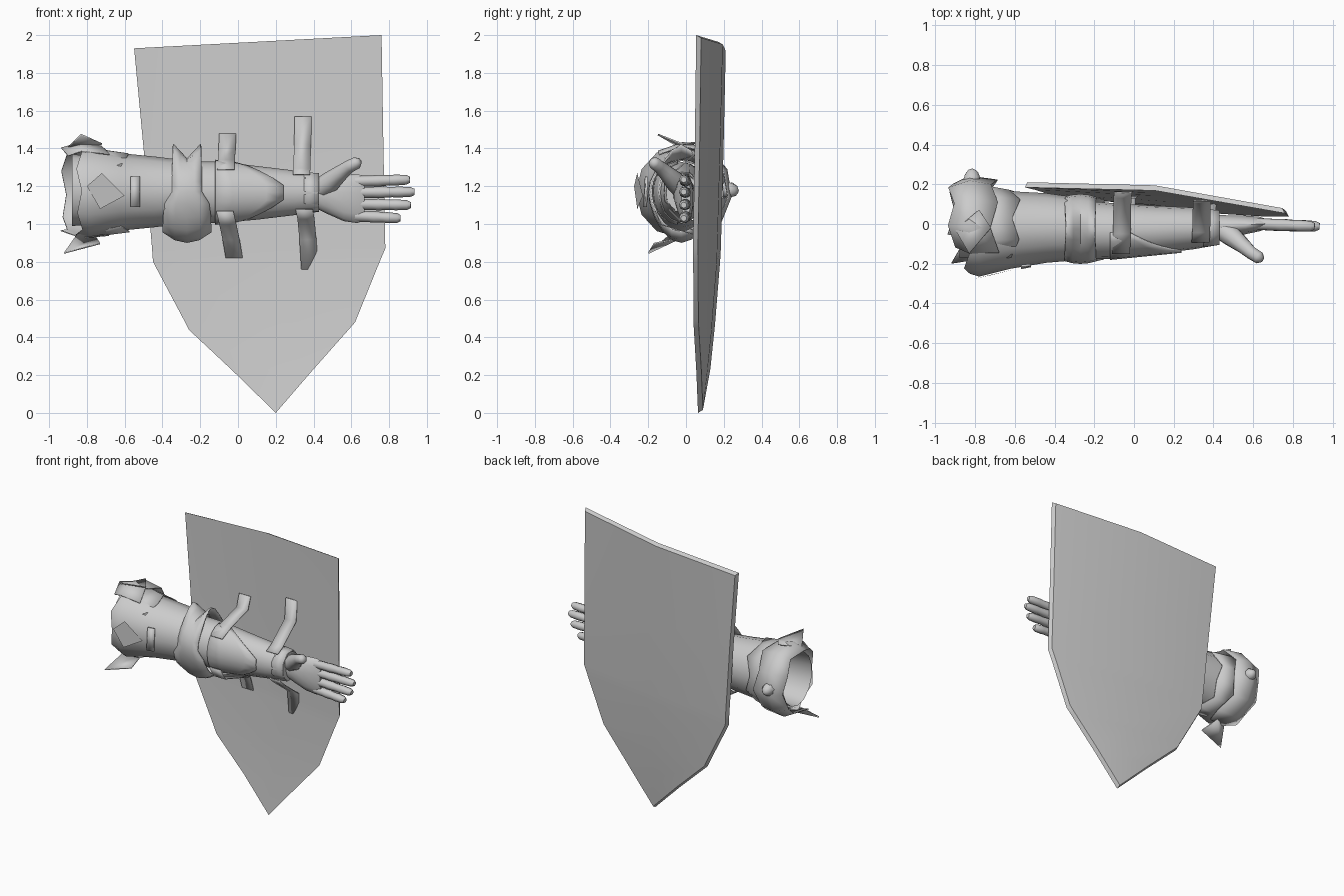
import bpy, bmesh, math, random
from mathutils import Vector

if "Cube" in bpy.data.objects:
    bpy.data.objects.remove(bpy.data.objects["Cube"])

random.seed(4)


def make(name, verts, faces, angle=35, thick=0):
    me = bpy.data.meshes.new(name)
    me.from_pydata(verts, [], faces)
    bm = bmesh.new()
    bm.from_mesh(me)
    bmesh.ops.remove_doubles(bm, verts=bm.verts, dist=0.0005)
    bmesh.ops.recalc_face_normals(bm, faces=bm.faces)
    bm.to_mesh(me)
    bm.free()
    ob = bpy.data.objects.new(name, me)
    bpy.context.collection.objects.link(ob)
    if thick:
        m = ob.modifiers.new("thickness", 'SOLIDIFY')
        m.thickness = thick
    bpy.ops.object.select_all(action='DESELECT')
    ob.select_set(True)
    bpy.context.view_layer.objects.active = ob
    bpy.ops.object.shade_smooth_by_angle(angle=math.radians(angle))
    return ob


def grid(name, rows, closed=False, caps=False, **kw):
    """Skin a list of equally long point rows."""
    n = len(rows[0])
    faces = []
    for i in range(len(rows) - 1):
        for j in range(n if closed else n - 1):
            k = (j + 1) % n
            faces.append((i*n + j, i*n + k, (i+1)*n + k, (i+1)*n + j))
    if caps:
        faces += [tuple(range(n)), tuple(range((len(rows)-1)*n, len(rows)*n))]
    return make(name, [tuple(p) for r in rows for p in r], faces, **kw)


def shell(name, sections, n=14, a0=0, a1=360, jag_start=0, jag_end=0, caps=False, **kw):
    """Ring sections (x, cy, cz, ry, rz) along x; 0 deg = top, 90 = front."""
    closed = a1 - a0 == 360
    rows = []
    for i, (x, cy, cz, ry, rz) in enumerate(sections):
        row = []
        for j in range(n):
            t = math.radians(a0 + (a1 - a0) * j / (n if closed else n - 1))
            jag = jag_start if i == 0 else jag_end if i == len(sections) - 1 else 0
            dx = jag * (1 if j % 2 else -1) * random.uniform(.4, 1)
            row.append((x + dx, cy - ry * math.sin(t), cz + rz * math.cos(t)))
        rows.append(row)
    return grid(name, rows, closed, caps, **kw)


def limb(name, pts, radii, n=8):
    """Round tube along a path, capped."""
    pts = [Vector(p) for p in pts]
    rows = []
    for i, (p, r) in enumerate(zip(pts, radii)):
        d = (pts[min(i+1, len(pts)-1)] - pts[max(i-1, 0)]).normalized()
        u = d.cross(Vector((0, 1, 0))).normalized()
        v = d.cross(u)
        rows.append([p + r*(u*math.cos(a) + v*math.sin(a))
                     for a in (2*math.pi*k/n for k in range(n))])
    return grid(name, rows, True, True, angle=60)


# Shield: kite outline folded along its middle, with a chamfered outer face
levels = [(2.0, -.55, .76), (1.4, -.50, .77), (.87, -.455, .78), (.80, -.45, .75),
          (.48, -.28, .62), (.44, -.26, .585), (.22, -.025, .39), (0, .2, .2)]


def shield_y(x, z):
    bulge = .05 * (1 - abs(x - .1) / .66)
    lean = (2 - z) * (.01 + .01 * (.77 - x) / 1.3)
    return .12 - .1*(x - .1) + bulge - lean - .06*max(0, 1 - z)**1.5


COLS = 2
inner, outer = [], []
for z, xl, xr in levels:
    ri, ro = [], []
    for j in range(COLS + 1):
        x = xl + (xr - xl) * j / COLS
        zz = z - (.07 * (1 - j / COLS) if z == 2.0 else 0)
        y = shield_y(x, zz)
        ri.append((x, y, zz))
        ro.append((.13 + (x - .13)*.98, y + .026, 1.05 + (zz - 1.05)*.985))
    inner.append(ri)
    outer.append(ro)
w, h = COLS + 1, len(levels)
verts = [p for r in inner + outer for p in r]
faces = []
for o in (0, w*h):
    for i in range(h - 1):
        for j in range(COLS):
            a = o + i*w + j
            faces.append((a, a + 1, a + w + 1, a + w))
rim = ([j for j in range(w)] + [i*w + COLS for i in range(1, h)]
       + [i*w for i in range(h - 2, 0, -1)])
for k, a in enumerate(rim):
    b = rim[(k + 1) % len(rim)]
    faces.append((a, b, b + w*h, a + w*h))
make("shield", verts, faces, angle=30)

# Sleeve and forearm
shell("upper_sleeve", [(-.84, -.045, 1.175, .205, .235), (-.78, -.045, 1.17, .22, .24),
                       (-.62, -.03, 1.17, .195, .205), (-.44, -.02, 1.17, .175, .187),
                       (-.26, -.025, 1.17, .155, .165)], n=12, jag_start=.025)
shell("inner_arm", [(-.88, -.01, 1.18, .165, .19), (-.6, -.015, 1.17, .15, .17)])
shell("forearm", [(-.3, -.03, 1.17, .15, .16), (-.1, -.035, 1.168, .14, .163),
                  (.1, -.03, 1.165, .122, .142), (.3, -.022, 1.165, .105, .118),
                  (.43, -.02, 1.165, .085, .1)], n=16, caps=True)

# Shoulder lames with irregular rims
shell("shoulder_lame_outer", [(-.92, 0, 1.18, .205, .225), (-.83, -.005, 1.175, .25, .26),
                              (-.7, -.01, 1.17, .235, .245)], n=8, a0=165, a1=395,
      jag_start=.02, jag_end=.025, thick=.006)
shell("shoulder_lame_inner", [(-.76, -.015, 1.17, .215, .238), (-.6, -.02, 1.17, .195, .214)],
      n=9, a0=150, a1=410, jag_end=.03, thick=.006)
limb("shoulder_knob", [(-.82, .2, 1.18), (-.815, .24, 1.18), (-.81, .265, 1.175),
                       (-.805, .275, 1.175)], [.045, .042, .028, .01])
make("top_shard", [(-.9, -.03, 1.4), (-.83, -.15, 1.47), (-.72, -.02, 1.42), (-.78, .07, 1.43)],
     [(0, 1, 2, 3)], thick=.008)
make("lower_shard", [(-.92, -.2, .85), (-.73, -.17, .9), (-.75, -.03, .93), (-.85, -.08, .95)],
     [(0, 1, 2, 3)], thick=.008)
make("front_shard", [(-.8, -.275, 1.2), (-.72, -.258, 1.27), (-.6, -.228, 1.15),
                     (-.73, -.258, 1.08)], [(0, 1, 2, 3)])
make("sleeve_tab", [(-.57, -.216, 1.09), (-.52, -.206, 1.09), (-.52, -.2, 1.25),
                    (-.57, -.206, 1.25)], [(0, 1, 2, 3)], thick=.012)

# Elbow guard: ridged cup below, narrow at the side, two spikes on top
rows = []
for u in (-1, -.5, 0, .5, 1):
    row = []
    for j in range(20):
        t = 2*math.pi*j/20
        low = max(0, -math.cos(t))
        top = max(0, math.cos(t))**6
        half = .08 + .075*math.sqrt(low)*(1 - .35*low) - .01*top
        rz = .178 + .092*low*(1 - .6*u*u) + .075*top*abs(u)
        row.append((-.27 + half*u, -.025 - (.176 - .014*u*u)*math.sin(t), 1.17 + rz*math.cos(t)))
    rows.append(row)
grid("elbow_guard", rows, True, thick=.008)

# Forearm plate tapering toward the wrist
rows = []
for k in range(5):
    row = []
    for j in range(11):
        deg = 5 + 17*j
        end = -.02 + .26*min(1, (1 - abs(deg - 90)/85)*1.3)
        x = -.12 + (end + .12)*k/4
        t = math.radians(deg)
        row.append((x, -.032 - (.147 - .1*(x + .1))*math.sin(t),
                    1.167 + (.172 - .11*(x + .1))*math.cos(t)))
    rows.append(row)
grid("forearm_plate", rows, thick=.01)
shell("wrist_cuff", [(.35, -.02, 1.168, .105, .116), (.43, -.018, 1.168, .094, .109)],
      n=8, a0=22.5, a1=382.5, thick=.006)

# Straps from the arm to the shield
straps = {
    "elbow_strap_upper": (-.065, 0.01, [(-.15, 1.29), (-.05, 1.34), (.13, 1.39), (.155, 1.48)]),
    "elbow_strap_lower": (-.07, .05, [(-.16, 1.07), (-.13, 1.0), (.13, .92), (.145, .82)]),
    "wrist_strap_upper": (.335, .01, [(-.09, 1.26), (-.04, 1.29), (.11, 1.42), (.12, 1.57)]),
    "wrist_strap_lower": (.35, .03, [(-.09, 1.08), (-.04, 1.03), (.1, .92), (.105, .76)]),
}
for name, (x, drift, path) in straps.items():
    hw = .045
    grid(name, [[(x - hw + drift*i/3, y, z), (x + hw + drift*i/3, y, z)]
                for i, (y, z) in enumerate(path)], thick=.006)

# Hand
shell("palm", [(.4, -.01, 1.165, .06, .075), (.47, -.01, 1.155, .055, .1),
               (.56, -.005, 1.14, .048, .125), (.63, 0, 1.135, .038, .13),
               (.67, 0, 1.135, .024, .118)], n=14, caps=True, angle=60)
for name, z0, z1, tip in (("index_finger", 1.225, 1.235, .91), ("middle_finger", 1.167, 1.17, .935),
                          ("ring_finger", 1.105, 1.1, .915), ("little_finger", 1.043, 1.03, .86)):
    s = tip - .62
    at = [0, .3, .42, .62, .72, .93, 1]
    limb(name, [(.62 + s*f, -.012*f, z0 + (z1 - z0)*f) for f in at],
         [.03, .029, .031, .027, .029, .026, .016])
limb("thumb", [(.43, -.02, 1.185), (.49, -.06, 1.225), (.55, -.11, 1.275), (.59, -.145, 1.305),
               (.63, -.17, 1.325), (.645, -.18, 1.333)], [.055, .055, .041, .034, .032, .016])
